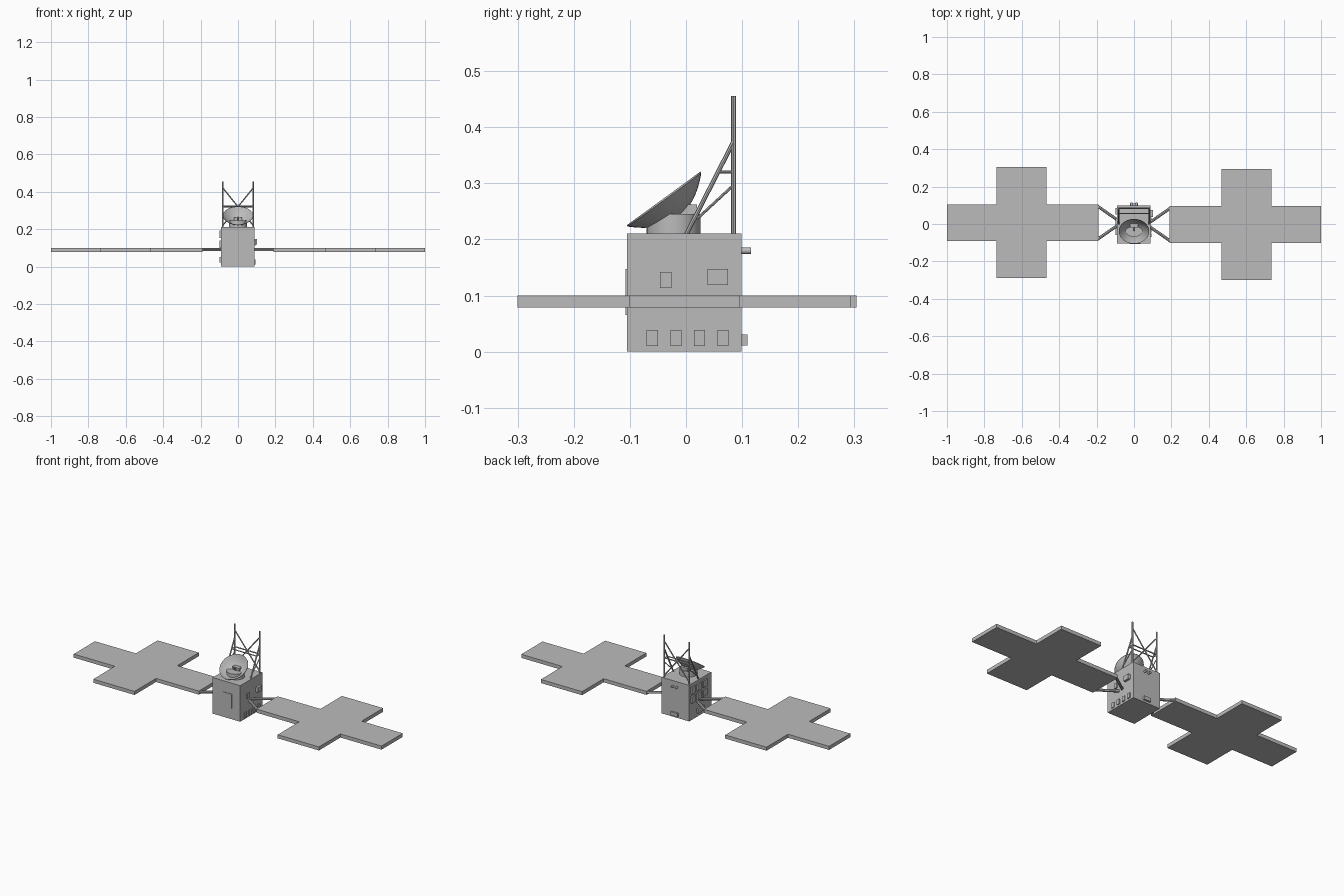
import bpy, bmesh, math
from mathutils import Vector

cube = bpy.data.objects.get("Cube")
if cube:
    bpy.data.objects.remove(cube, do_unlink=True)

grey = bpy.data.materials.new("satellite grey")
grey.use_nodes = True
grey.diffuse_color = (0.5, 0.5, 0.5, 1)
grey.node_tree.nodes["Principled BSDF"].inputs["Base Color"].default_value = (0.5, 0.5, 0.5, 1)


def finish(name, bm):
    bmesh.ops.recalc_face_normals(bm, faces=bm.faces)
    mesh = bpy.data.meshes.new(name)
    bm.to_mesh(mesh)
    bm.free()
    mesh.materials.append(grey)
    obj = bpy.data.objects.new(name, mesh)
    bpy.context.collection.objects.link(obj)
    return obj


def box(name, x, y, z):
    """Box from (low, high) ranges on each axis."""
    bm = bmesh.new()
    bmesh.ops.create_cube(bm, size=1)
    for v in bm.verts:
        v.co = [r[0] + (c + 0.5) * (r[1] - r[0]) for r, c in zip((x, y, z), v.co)]
    return finish(name, bm)


def strut(name, a, b, radius, sides=8):
    """Round bar between two points."""
    a, b = Vector(a), Vector(b)
    bm = bmesh.new()
    bmesh.ops.create_cone(bm, cap_ends=True, segments=sides, radius1=radius,
                          radius2=radius, depth=(b - a).length)
    obj = finish(name, bm)
    obj.location = (a + b) / 2
    obj.rotation_euler = (b - a).to_track_quat('Z', 'Y').to_euler()
    return obj


def smooth(obj):
    bpy.ops.object.select_all(action='DESELECT')
    obj.select_set(True)
    bpy.context.view_layer.objects.active = obj
    bpy.ops.object.shade_smooth_by_angle(angle=math.radians(35))


# Main body
box("body", (-0.09, 0.088), (-0.105, 0.099), (0, 0.211))

# Front raised angle trim
box("front_trim_bar", (-0.025, 0.035), (-0.108, -0.104), (0.137, 0.147))
box("front_trim_post", (0.025, 0.035), (-0.108, -0.104), (0.065, 0.138))

# Equipment on the left side
for y in (-0.07, -0.028, 0.014, 0.056):
    box("lower_side_block", (0.085, 0.093), (y, y + 0.02), (0.01, 0.039))
box("narrow_side_block", (0.085, 0.094), (-0.046, -0.026), (0.113, 0.142))
box("wide_side_block", (0.085, 0.102), (0.038, 0.075), (0.119, 0.147))

# Equipment on the right side
for y in (-0.06, -0.005, 0.05):
    for z in (0.1, 0.152):
        box("right_side_plate", (-0.098, -0.088), (y, y + 0.036), (z, z + 0.04))
box("right_lower_block", (-0.1, -0.088), (-0.03, 0.03), (0.022, 0.05))

# Back thrusters and block
for x in (-0.013, 0.013):
    smooth(strut("thruster", (x, 0.095, 0.18), (x, 0.116, 0.18), 0.006, 16))
box("back_block", (-0.022, 0.022), (0.095, 0.11), (0.011, 0.031))

# Solar wings: cross shaped plates with a pair of angled arms
for side, shift in ((1, -0.003), (-1, 0.007)):
    xs = (0.19, 0.467, 0.734, 1.0)
    outline = [(xs[0], -0.098), (xs[1], -0.098), (xs[1], -0.297), (xs[2], -0.297),
               (xs[2], -0.098), (xs[3], -0.098)]
    outline += [(x, -y) for x, y in reversed(outline)]
    bm = bmesh.new()
    face = bm.faces.new([bm.verts.new((side * x, y + shift, 0.079)) for x, y in outline])
    top = bmesh.ops.extrude_face_region(bm, geom=[face])["geom"]
    bmesh.ops.translate(bm, vec=(0, 0, 0.021),
                        verts=[v for v in top if isinstance(v, bmesh.types.BMVert)])
    finish("solar_wing", bm)
    for end in (-1, 1):
        strut("wing_arm", (side * 0.085, end * 0.012 + shift, 0.09),
              (side * 0.197, end * 0.09 + shift, 0.09), 0.008)

# Dish pedestal
smooth(strut("dish_pedestal", (0, -0.022, 0.205), (0, -0.022, 0.245), 0.048, 32))
box("dish_mount", (-0.022, 0.022), (-0.02, 0.02), (0.235, 0.262))

# Dish: a revolved thin bowl facing forward and up
bm = bmesh.new()
radius, depth, steps = 0.081, 0.04, 8
inner = [(radius * i / steps, depth * (i / steps) ** 2 - depth) for i in range(steps + 1)]
profile = [(r, z - 0.003) for r, z in inner] + inner[::-1]
verts = [bm.verts.new((r, 0, z)) for r, z in profile]
edges = [bm.edges.new(pair) for pair in zip(verts, verts[1:])]
bmesh.ops.spin(bm, geom=verts + edges, cent=(0, 0, 0), axis=(0, 0, 1),
               angle=math.tau, steps=32)
bmesh.ops.remove_doubles(bm, verts=bm.verts, dist=0.0001)
dish = finish("dish", bm)
axis = Vector((0, -0.59, 0.81)).normalized()
centre = Vector((0, -0.04, 0.273))
dish.location = centre
dish.rotation_euler = axis.to_track_quat('Z', 'Y').to_euler()
smooth(dish)
strut("dish_feed", centre - axis * 0.042, centre - axis * 0.008, 0.004, 12)

# Antenna tower: posts, slanted braces and cross bars
post_x, post_y = 0.081, 0.085
for s in (-1, 1):
    x = s * post_x
    strut("tower_post", (x, post_y, 0.205), (x, post_y, 0.456), 0.0045)
    strut("tower_brace", (x, 0, 0.208), (x, post_y, 0.375), 0.004)
    strut("tower_side_bar", (x, 0.057, 0.32), (x, post_y, 0.32), 0.0025)
    strut("tower_small_brace", (x, 0.02, 0.237), (x, post_y, 0.297), 0.0025)
    strut("tower_cross_brace", (x, post_y, 0.42), (-x, post_y, 0.22), 0.0035)
strut("tower_cross_bar", (-post_x, post_y, 0.322), (post_x, post_y, 0.322), 0.0035)
strut("tower_front_bar", (-post_x, 0.057, 0.32), (post_x, 0.057, 0.32), 0.003)
